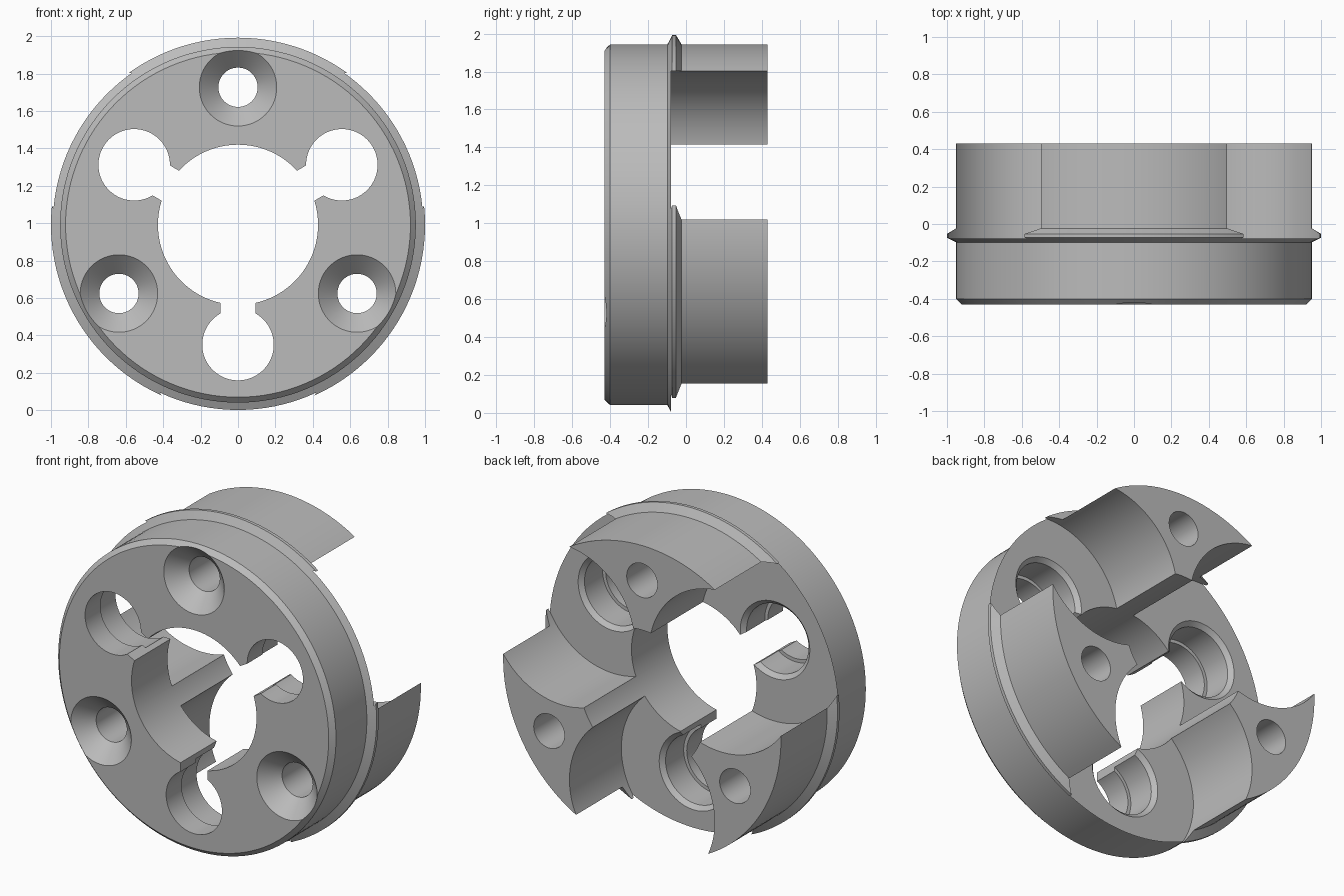
import bpy
import bmesh
import math
from mathutils import Matrix, Vector

if "Cube" in bpy.data.objects:
    bpy.data.objects.remove(bpy.data.objects["Cube"], do_unlink=True)

CENTRE_Z = 0.992
BACK = 0.43
FRONT = -0.43
FLOOR = -0.078          # floor of the pockets between the posts
SEGMENTS = 128

steel = bpy.data.materials.new("plain_grey")
steel.use_nodes = True
grey = (0.5, 0.5, 0.5, 1)
steel.diffuse_color = grey
steel.node_tree.nodes["Principled BSDF"].inputs["Base Color"].default_value = grey


def make_object(name, bm):
    bmesh.ops.recalc_face_normals(bm, faces=bm.faces)
    mesh = bpy.data.meshes.new(name)
    bm.to_mesh(mesh)
    bm.free()
    mesh.materials.append(steel)
    obj = bpy.data.objects.new(name, mesh)
    bpy.context.collection.objects.link(obj)
    return obj


def turned(name, profile, radius=0, angle=0):
    """Solid turned about the y direction from (radius, y) points."""
    cx = radius * math.cos(angle)
    cz = CENTRE_Z + radius * math.sin(angle)
    bm = bmesh.new()
    rings = []
    for r, y in profile:
        turn = [2 * math.pi * i / SEGMENTS for i in range(SEGMENTS)]
        rings.append([bm.verts.new((cx + r * math.cos(t), y, cz + r * math.sin(t))) for t in turn])
    for a, b in zip(rings, rings[1:]):
        for i in range(SEGMENTS):
            j = (i + 1) % SEGMENTS
            bm.faces.new((a[i], a[j], b[j], b[i]))
    bm.faces.new(rings[0])
    bm.faces.new(rings[-1])
    return make_object(name, bm)


def slot_block(angle):
    """Straight slot from the centre bore into a round opening."""
    bm = bmesh.new()
    bmesh.ops.create_cube(bm, size=1)
    bmesh.ops.scale(bm, vec=(0.4, 2, 0.185), verts=bm.verts)
    bmesh.ops.translate(bm, vec=(0.42, 0, 0), verts=bm.verts)
    bmesh.ops.rotate(bm, matrix=Matrix.Rotation(-angle, 3, "Y"), verts=bm.verts)
    bmesh.ops.translate(bm, vec=Vector((0, 0, CENTRE_Z)), verts=bm.verts)
    return make_object("slot_cutter", bm)


# Turned blank: chamfered front, disc, raised rim and post cylinder
body = turned("clamp_body", [
    (0.922, FRONT), (0.951, -0.40), (0.951, -0.098), (1.0, -0.073),
    (1.0, -0.053), (0.951, -0.023), (0.951, BACK)])

# Centre bore
cutters = [turned("bore_cutter", [(0.428, -1), (0.428, 1)])]

for k in range(3):
    # Pocket, stepped opening and slot between each pair of posts
    gap = math.radians(30 + 120 * k)
    cutters.append(turned("pocket_cutter", [(0.497, FLOOR), (0.497, 1)], 0.63, gap))
    cutters.append(turned("opening_cutter", [
        (0.191, -1), (0.191, -0.28), (0.212, -0.28), (0.212, FLOOR - 0.025),
        (0.238, FLOOR), (0.238, 0.1)], 0.641, gap))
    cutters.append(slot_block(gap))
    # Countersunk screw hole through each post
    post = math.radians(90 + 120 * k)
    cutters.append(turned("screw_hole_cutter", [
        (0.257, FRONT - 0.05), (0.105, FRONT + 0.102), (0.105, 1)], 0.735, post))

bpy.context.view_layer.objects.active = body
for cutter in cutters:
    cutter.hide_render = True
    mod = body.modifiers.new(cutter.name, "BOOLEAN")
    mod.operation = "DIFFERENCE"
    mod.solver = "EXACT"
    mod.object = cutter
    bpy.ops.object.modifier_apply(modifier=mod.name)
    bpy.data.objects.remove(cutter, do_unlink=True)

# Smooth round walls, crisp edges
bpy.ops.object.select_all(action="DESELECT")
body.select_set(True)
bpy.ops.object.shade_smooth_by_angle(angle=math.radians(20))
